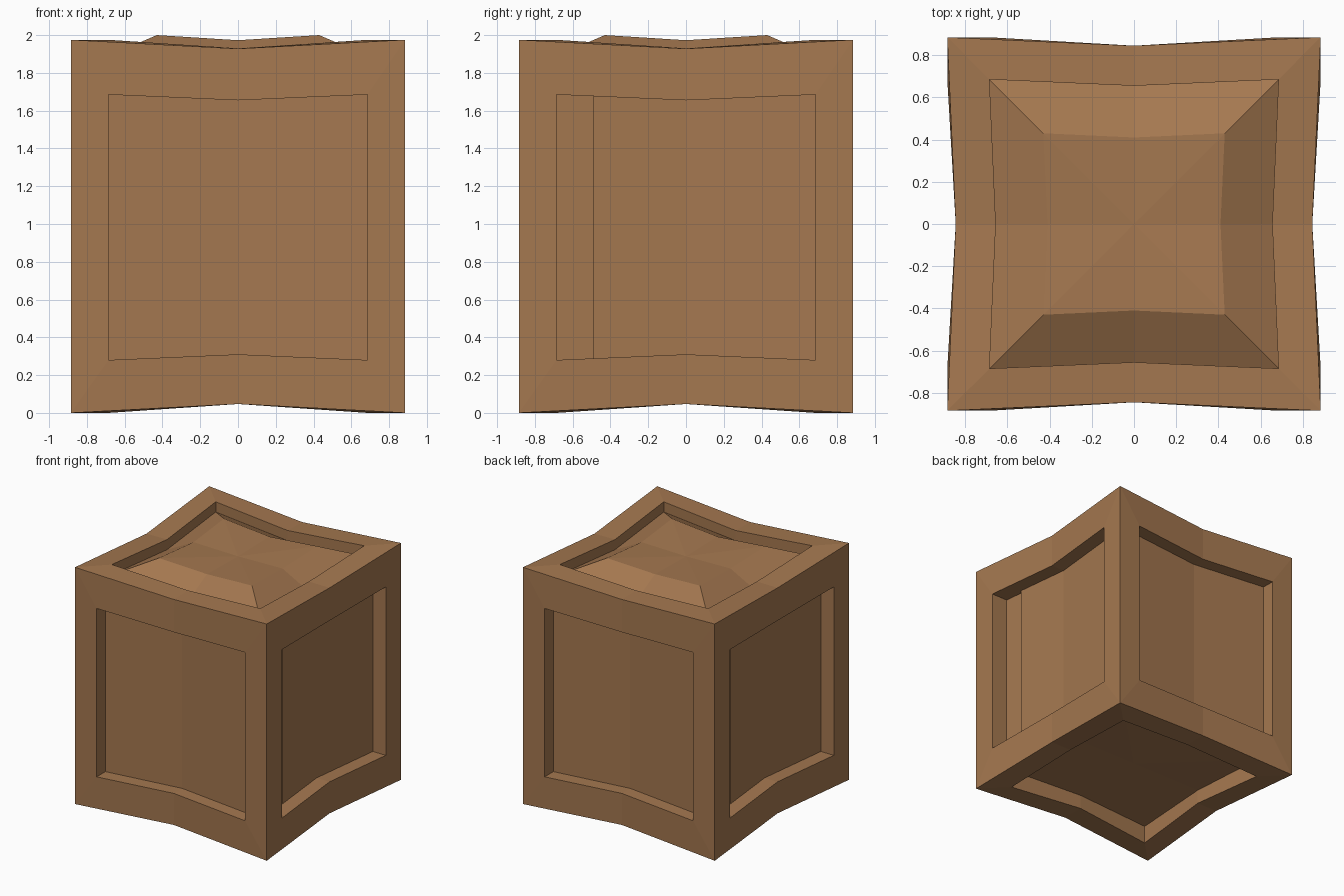
import bpy, math
from mathutils import Matrix, Vector

if "Cube" in bpy.data.objects:
    bpy.data.objects.remove(bpy.data.objects["Cube"])

wood = bpy.data.materials.new("brown wood")
wood.diffuse_color = (0.376, 0.188, 0.08, 1)
wood.use_nodes = True
wood.node_tree.nodes["Principled BSDF"].inputs["Base Color"].default_value = wood.diffuse_color


def make(name, faces):
    """Object from a list of polygons given as point lists."""
    verts, idx, polys = [], {}, []
    for f in faces:
        p = []
        for v in f:
            k = tuple(round(c, 4) for c in v)
            if k not in idx:
                idx[k] = len(verts)
                verts.append(k)
            p.append(idx[k])
        polys.append(p)
    me = bpy.data.meshes.new(name)
    me.from_pydata(verts, [], polys)
    me.materials.append(wood)
    ob = bpy.data.objects.new(name, me)
    bpy.context.collection.objects.link(ob)


def ring(a, b):
    n = len(a)
    return [[a[i], a[(i + 1) % n], b[(i + 1) % n], b[i]] for i in range(n)]


def flip(faces):
    return [f[::-1] for f in faces]


def side_loop(h, z0, z1, m, n):
    """Side outline, pinched at the middle of top and bottom."""
    return [Vector(p) for p in ((-h, -n, z0), (0, -n + .04, z0 + m), (h, -n, z0),
                                (h, -n, z1), (0, -n + .04, z1 - m), (-h, -n, z1))]


def cap_loop(h, m, zc, zm):
    """Square outline, pinched at the middle of every edge."""
    return [Vector(p) for p in ((-h, -h, zc), (0, -m, zm), (h, -h, zc), (m, 0, zm),
                                (h, h, zc), (0, m, zm), (-h, h, zc), (-m, 0, zm))]


H, M, O, OM = .885, .845, .685, .655
N = .885
frame, panels = [], []
for k in range(4):
    R = Matrix.Rotation(k * math.pi / 2, 3, 'Z')

    def turn(faces):
        return [[R @ v for v in f] for f in faces]

    # frame around the side opening
    frame += turn(ring(side_loop(H, 0, 1.975, .047, N), side_loop(O, .28, 1.685, .03, N)))

    # recessed panel in columns (position, depth), with a sunken plank on two sides
    if k % 2:
        cols = [(-O, .148), (-.49, .148), (-.49, .12), (0, .12), (O, .12)]
    else:
        cols = [(-O, .115), (0, .11), (O, .11)]

    def col(u, d):
        t = 1 - abs(u) / O
        y, z0, z1 = -N + .04 * t, .28 + .03 * t, 1.685 - .03 * t
        return [Vector(p) for p in ((u, y, z0), (u, y + d, z0), (u, y + d, z1), (u, y, z1))]

    cs = [col(*c) for c in cols]
    fs = [cs[0], cs[-1][::-1]]
    for a, b in zip(cs, cs[1:]):
        fs.append([a[1], b[1], b[2], a[2]])
        if (a[0] - b[0]).length > 1e-4:
            fs += [[a[0], b[0], b[1], a[1]], [a[2], b[2], b[3], a[3]]]
    panels += turn(fs)

# top and bottom frames
top_open = cap_loop(O, OM, 1.975, 1.93)
bot_open = cap_loop(O, OM, 0, .047)
frame += ring(cap_loop(H, M, 1.975, 1.928), top_open)
frame += flip(ring(cap_loop(H, M, 0, .047), bot_open))
make("crate_frame", frame)
make("side_panels", panels)

# raised top panel with sloped border
base = cap_loop(O, OM, 1.89, 1.845)
peak = cap_loop(.43, .41, 2.0, 1.973)
c = Vector((0, 0, 1.965))
make("top_panel", ring(top_open, base) + ring(base, peak)
     + [[peak[i], peak[(i + 1) % 8], c] for i in range(8)])

# recessed bottom panel
floor = cap_loop(O, OM, .15, .165)
c = Vector((0, 0, .165))
make("bottom_panel", flip(ring(bot_open, floor)
     + [[floor[i], floor[(i + 1) % 8], c] for i in range(8)]))
